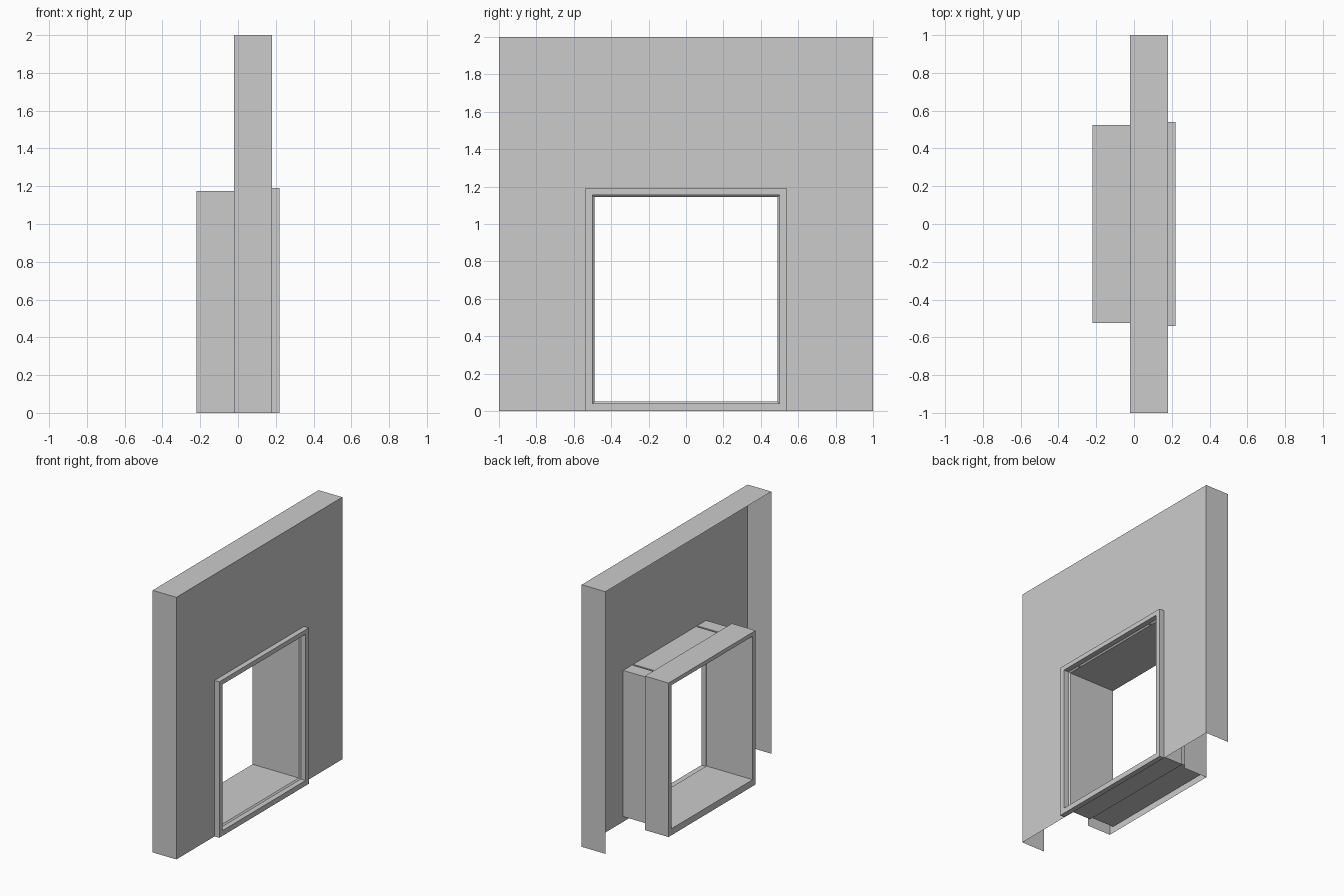
import bpy
import bmesh

default = bpy.data.objects.get("Cube")
if default:
    bpy.data.objects.remove(default, do_unlink=True)

# One plain grey for everything
grey = bpy.data.materials.new("plain_grey")
grey.use_nodes = True
colour = (0.6, 0.6, 0.6, 1.0)
grey.diffuse_color = colour
grey.node_tree.nodes["Principled BSDF"].inputs["Base Color"].default_value = colour


def rect(x, half, low, high):
    """Rectangle across the passage, bottom edge first."""
    return [(x, -half, low), (x, half, low), (x, half, high), (x, -half, high)]


def loft(name, loops, open_bottom=()):
    """Join matching loops with quads; the listed spans have no bottom face."""
    bm = bmesh.new()
    rings = [[bm.verts.new(p) for p in loop] for loop in loops]
    for span, (a, b) in enumerate(zip(rings, rings[1:])):
        for i in range(len(a)):
            if i == 0 and span in open_bottom:
                continue
            j = (i + 1) % len(a)
            bm.faces.new((a[i], a[j], b[j], b[i]))
    mesh = bpy.data.meshes.new(name)
    bm.to_mesh(mesh)
    bm.free()
    mesh.materials.append(grey)
    obj = bpy.data.objects.new(name, mesh)
    bpy.context.collection.objects.link(obj)
    return obj


BACK, REAR, FACE, FRONT = -0.22, -0.02, 0.18, 0.22
hole = (0.5, 0.04, 1.155)
inner = (0.49, 0.05, 1.145)
box = (0.525, 0, 1.175)
trim = (0.54, 0, 1.19)
wall = (1, 0, 2)

# Wall shell, open at the rear and underneath
loft("wall", [rect(REAR, *wall), rect(FACE, *wall), rect(FACE, *hole)], {0})

# Raised trim around the opening
loft("front_trim", [rect(FACE, *trim), rect(FRONT, *trim),
                    rect(FRONT, *hole), rect(FACE, *hole)])

# Passage lining with a small chamfer behind the trim
loft("passage_lining", [rect(FACE, *hole), rect(FACE - 0.01, *inner),
                        rect(BACK, *inner)])

# Casing inside the wall, with two shallow grooves across its top
half, low, top = hole
groove = [(0.392, top), (0.392, top - 0.009), (0.378, top - 0.009), (0.378, top)]
outline = [(-half, low), (half, low), (half, top)] + groove
outline += [(-y, z) for y, z in reversed(groove)] + [(-half, top)]
loft("casing", [[(x, y, z) for y, z in outline] for x in (REAR, FACE)])

# Rear frame box, open underneath, with a rim facing the back
loft("rear_frame", [rect(BACK, *inner), rect(BACK, *box), rect(REAR, *box)], {1})
